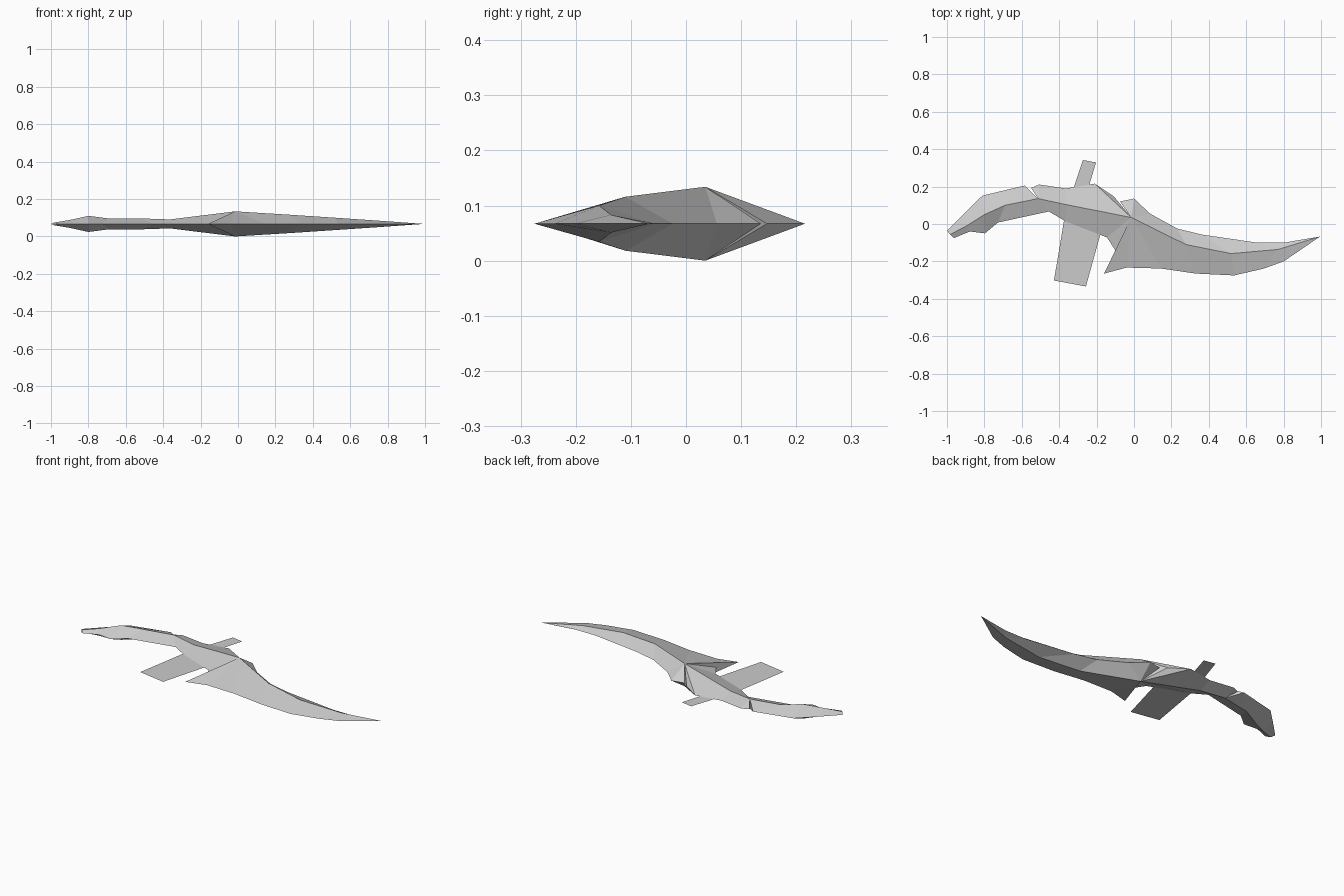
import bpy
import bmesh

cube = bpy.data.objects.get("Cube")
if cube:
    bpy.data.objects.remove(cube, do_unlink=True)

MID = 0.067  # height of the cutting-edge plane

steel = bpy.data.materials.new("steel grey")
steel.use_nodes = True
GREY = (0.6, 0.6, 0.6, 1)
steel.diffuse_color = GREY
steel.node_tree.nodes["Principled BSDF"].inputs["Base Color"].default_value = GREY


def finish(name, bm):
    mesh = bpy.data.meshes.new(name)
    bm.to_mesh(mesh)
    bm.free()
    mesh.materials.append(steel)
    obj = bpy.data.objects.new(name, mesh)
    bpy.context.collection.objects.link(obj)
    return obj


def ridged_body(name, stations):
    """Diamond-section body; station = back (x, y), ridge (x, y, rise), front (x, y)."""
    bm = bmesh.new()
    cache = {}

    def vert(x, y, z):
        key = (x, y, round(z, 4))
        if key not in cache:
            cache[key] = bm.verts.new(key)
        return cache[key]

    def face(*verts):
        unique = list(dict.fromkeys(verts))
        if len(unique) > 2 and not bm.faces.get(unique):
            bm.faces.new(unique)

    rings = []
    for back, (rx, ry, rise), front in stations:
        rings.append((vert(*back, MID), vert(rx, ry, MID + rise),
                      vert(*front, MID), vert(rx, ry, MID - rise)))
    for a, b in zip(rings, rings[1:]):
        for i in range(4):
            j = (i + 1) % 4
            face(a[i], a[j], b[j], b[i])
    # End walls, split at the ridge
    for back, top, front, bottom in (rings[0], rings[-1]):
        face(back, top, bottom)
        face(top, front, bottom)
    bmesh.ops.recalc_face_normals(bm, faces=bm.faces)
    return finish(name, bm)


# Curved blade
ROOT = (-0.015, 0.035, 0.067)
BELLY = (0.77, -0.136, 0.016)
TIP = (0.995, -0.067)
ridged_body("blade", [
    ((-0.075, 0.12), ROOT, (-0.16, -0.265)),
    ((0.0, 0.136), ROOT, (-0.04, -0.233)),
    ((0.085, 0.056), ROOT, (0.144, -0.238)),
    ((0.23, -0.024), (0.278, -0.11, 0.049), (0.33, -0.265)),
    ((0.36, -0.056), (0.52, -0.158, 0.033), (0.535, -0.275)),
    ((0.66, -0.10), BELLY, (0.695, -0.238)),
    ((0.80, -0.10), BELLY, (0.80, -0.20)),
    (TIP, (*TIP, 0), TIP),
])

# Grip between blade and pommel
NECK = (-0.513, 0.136, 0.029)
WAIST = (-0.364, 0.104, 0.024)
ridged_body("grip", [
    ((-0.55, 0.193), NECK, (-0.455, 0.067)),
    ((-0.508, 0.211), NECK, (-0.455, 0.067)),
    ((-0.364, 0.19), WAIST, (-0.364, 0.013)),
    ((-0.21, 0.216), ROOT, (-0.144, -0.072)),
    ((-0.107, 0.147), ROOT, (-0.096, -0.147)),
])

# Hooked pommel
ridged_body("pommel", [
    ((-0.583, 0.206), NECK, (-0.455, 0.067)),
    ((-0.583, 0.206), (-0.69, 0.10, 0.029), (-0.727, 0.008)),
    ((-0.81, 0.152), (-0.80, 0.05, 0.043), (-0.797, -0.05)),
    ((-0.90, 0.065), (-0.90, -0.013, 0.021), (-0.877, -0.04)),
    ((-1.0, -0.035), (-0.984, -0.056, 0.007), (-0.963, -0.075)),
])

# Flat crossguard sheets, meeting inside the grip
guards = {
    "front_guard": [(-0.428, -0.302), (-0.257, -0.334), (-0.18, -0.056), (-0.374, 0.02)],
    "back_guard": [(-0.34, 0.14), (-0.26, 0.14), (-0.203, 0.329), (-0.273, 0.342)],
}
for name, corners in guards.items():
    bm = bmesh.new()
    bm.faces.new([bm.verts.new((x, y, MID)) for x, y in corners])
    finish(name, bm)
